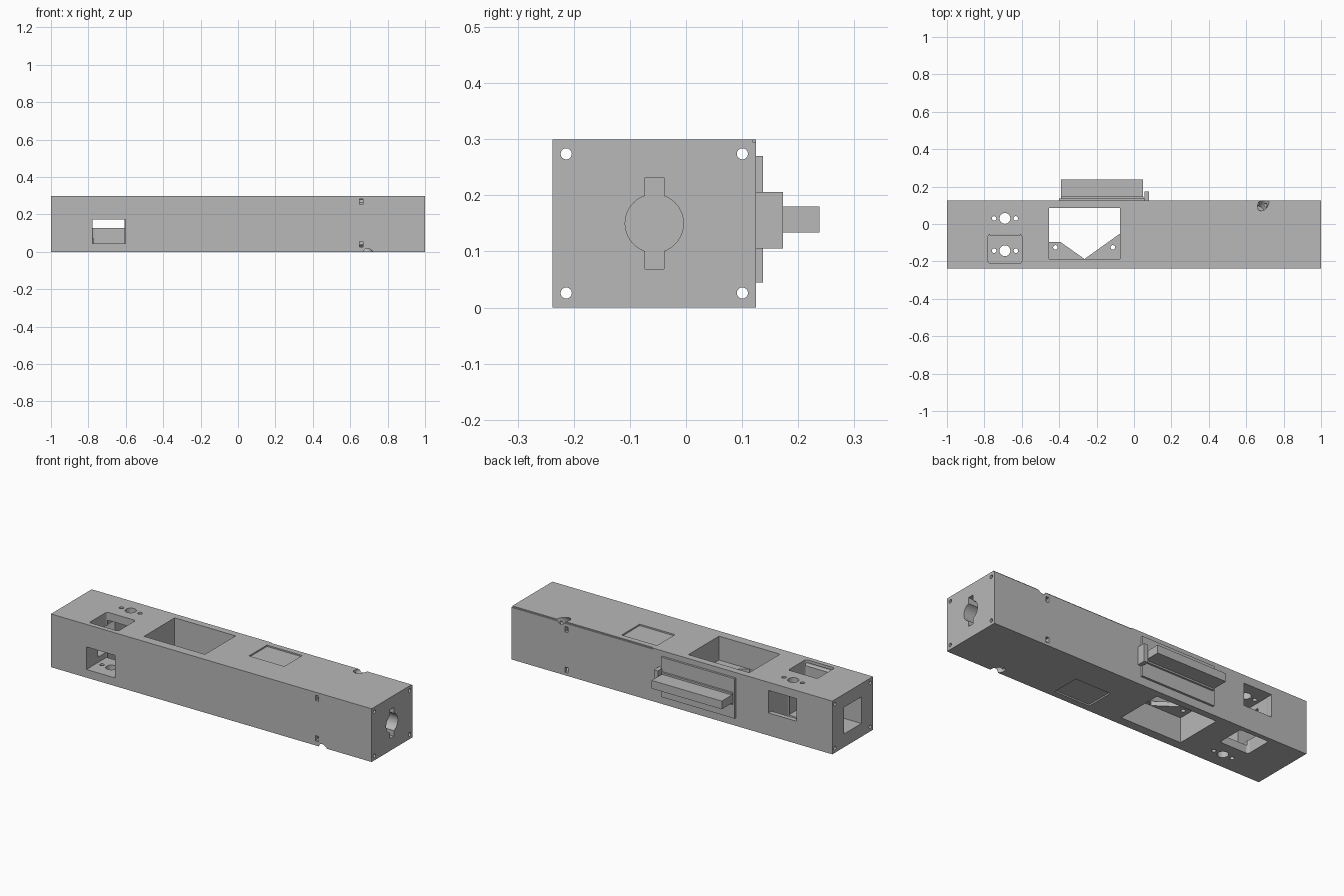
import bpy, bmesh, math
from mathutils import Matrix, Vector

cube = bpy.data.objects.get("Cube")
if cube:
    bpy.data.objects.remove(cube, do_unlink=True)

grey = bpy.data.materials.new("plain grey")
grey.use_nodes = True
grey.diffuse_color = (0.48, 0.48, 0.48, 1)
grey.node_tree.nodes["Principled BSDF"].inputs["Base Color"].default_value = (0.48, 0.48, 0.48, 1)

# Body section: width, height and the long axis it turns about
FRONT, BACK, TOP = -0.238, 0.125, 0.3
MID_Y, MID_Z = (FRONT + BACK) / 2, TOP / 2
HALF_TURN = (Matrix.Translation((0, MID_Y, MID_Z)) @ Matrix.Rotation(math.pi, 4, 'X')
             @ Matrix.Translation((0, -MID_Y, -MID_Z)))


def finish(name, bm):
    bmesh.ops.recalc_face_normals(bm, faces=bm.faces)
    mesh = bpy.data.meshes.new(name)
    bm.to_mesh(mesh)
    bm.free()
    mesh.materials.append(grey)
    ob = bpy.data.objects.new(name, mesh)
    bpy.context.collection.objects.link(ob)
    return ob


def box(name, x, y, z, round_axis=None):
    bm = bmesh.new()
    bmesh.ops.create_cube(bm, size=1)
    for v in bm.verts:
        v.co = Vector([r[0] + (c + 0.5) * (r[1] - r[0]) for c, r in zip(v.co, (x, y, z))])
    if round_axis is not None:
        edges = [e for e in bm.edges if abs((e.verts[0].co - e.verts[1].co)[round_axis]) > 0.001]
        bmesh.ops.bevel(bm, geom=edges, offset=0.012, segments=3, profile=0.5, affect='EDGES')
    return finish(name, bm)


def rod(name, center, radius, length, turn, sides=24):
    bm = bmesh.new()
    bmesh.ops.create_cone(bm, cap_ends=True, segments=sides, radius1=radius, radius2=radius,
                          depth=length, matrix=Matrix.Translation(center) @ turn)
    return finish(name, bm)


def prism(name, outline, z0, z1):
    bm = bmesh.new()
    face = bm.faces.new([bm.verts.new((x, y, z0)) for x, y in outline])
    grown = bmesh.ops.extrude_face_region(bm, geom=[face])["geom"]
    bmesh.ops.translate(bm, vec=(0, 0, z1 - z0),
                        verts=[g for g in grown if isinstance(g, bmesh.types.BMVert)])
    return finish(name, bm)


def cut(target, cutter):
    cutter.hide_render = True
    mod = target.modifiers.new("cut", 'BOOLEAN')
    mod.operation, mod.solver, mod.object = 'DIFFERENCE', 'EXACT', cutter
    bpy.ops.object.select_all(action='DESELECT')
    bpy.context.view_layer.objects.active = target
    target.select_set(True)
    bpy.ops.object.modifier_apply(modifier=mod.name)
    bpy.data.objects.remove(cutter, do_unlink=True)


def cut_twice(target, make):
    """Cut a shape, then the same shape turned half way round the long axis."""
    cut(target, make())
    turned = make()
    turned.data.transform(HALF_TURN)
    cut(target, turned)


UPRIGHT = Matrix.Identity(4)
ALONG = Matrix.Rotation(math.pi / 2, 4, 'Y')
body = box("body", (-1, 1), (FRONT, BACK), (0, TOP))

# Large opening through top and bottom
cut(body, box("opening", (-0.455, -0.075), (-0.187, 0.086), (-0.1, 0.4)))

# Interlocking pockets, side windows and drilled plates
SX = -0.69
cut_twice(body, lambda: box("pocket", (SX - 0.09, SX + 0.09), (-0.211, -0.055), (0.045, 0.4), 2))
cut_twice(body, lambda: box("window", (SX - 0.088, SX + 0.088), (-0.3, -0.1), (0.046, 0.173)))
for dx, r in ((0, 0.029), (-0.058, 0.012), (0.058, 0.012)):
    cut_twice(body, lambda: rod("drill", (SX + dx, -0.143, 0.02), r, 0.1, UPRIGHT))

# Square mouth in one end
cut(body, box("mouth", (-1.1, -0.72), (-0.134, 0.019), (0.075, 0.225)))

# Keyed round socket in the other end
cut(body, rod("socket", (1, MID_Y, MID_Z), 0.052, 0.5, ALONG, 40))
cut(body, box("keyway", (0.751, 1.1), (MID_Y - 0.017, MID_Y + 0.017), (0.069, 0.232)))

# Corner bolt holes along the whole length
for sy in (-1, 1):
    for sz in (-1, 1):
        cut(body, rod("bolt_hole", (0, MID_Y + sy * 0.157, MID_Z + sz * 0.124), 0.01, 2.2, ALONG, 16))

# Shallow square recesses, top and bottom
cut_twice(body, lambda: box("recess", (0.12, 0.34), (-0.073, 0.087), (0.292, 0.4)))

# Narrow slots on front and back
for z0 in (0.025, 0.253):
    cut_twice(body, lambda: box("slot", (0.65, 0.668), (-0.3, -0.215), (z0, z0 + 0.03)))

# Slanted cable notches on opposite long edges
slant = Matrix.Rotation(math.radians(-45), 4, 'X') @ Matrix.Rotation(math.radians(25), 4, 'Y')
cut_twice(body, lambda: rod("notch", (0.69, 0.105, 0.298), 0.026, 0.09, slant))

# Fine step along the upper back edge
cut(body, box("edge_step", (0.12, 1.1), (0.119, 0.2), (0.294, 0.4)))

# Ledge with a V notch and two holes inside the opening
ledge = prism("notched_ledge", [(-0.457, -0.19), (-0.457, -0.095), (-0.395, -0.095),
                                (-0.265, -0.187), (-0.073, -0.05), (-0.073, -0.19)], 0.14, 0.165)
for x in (-0.42, -0.113):
    cut(ledge, rod("ledge_hole", (x, -0.125, 0.15), 0.012, 0.1, UPRIGHT))

# Rear mounting plate, rail and end stop
box("mounting_plate", (-0.4, 0.06), (BACK - 0.005, 0.137), (0.045, 0.27))
box("rail_base", (-0.39, 0.05), (0.13, 0.148), (0.125, 0.19))
box("rail", (-0.39, 0.048), (0.13, 0.238), (0.134, 0.18))
box("end_stop", (0.055, 0.08), (BACK - 0.005, 0.173), (0.105, 0.206))
